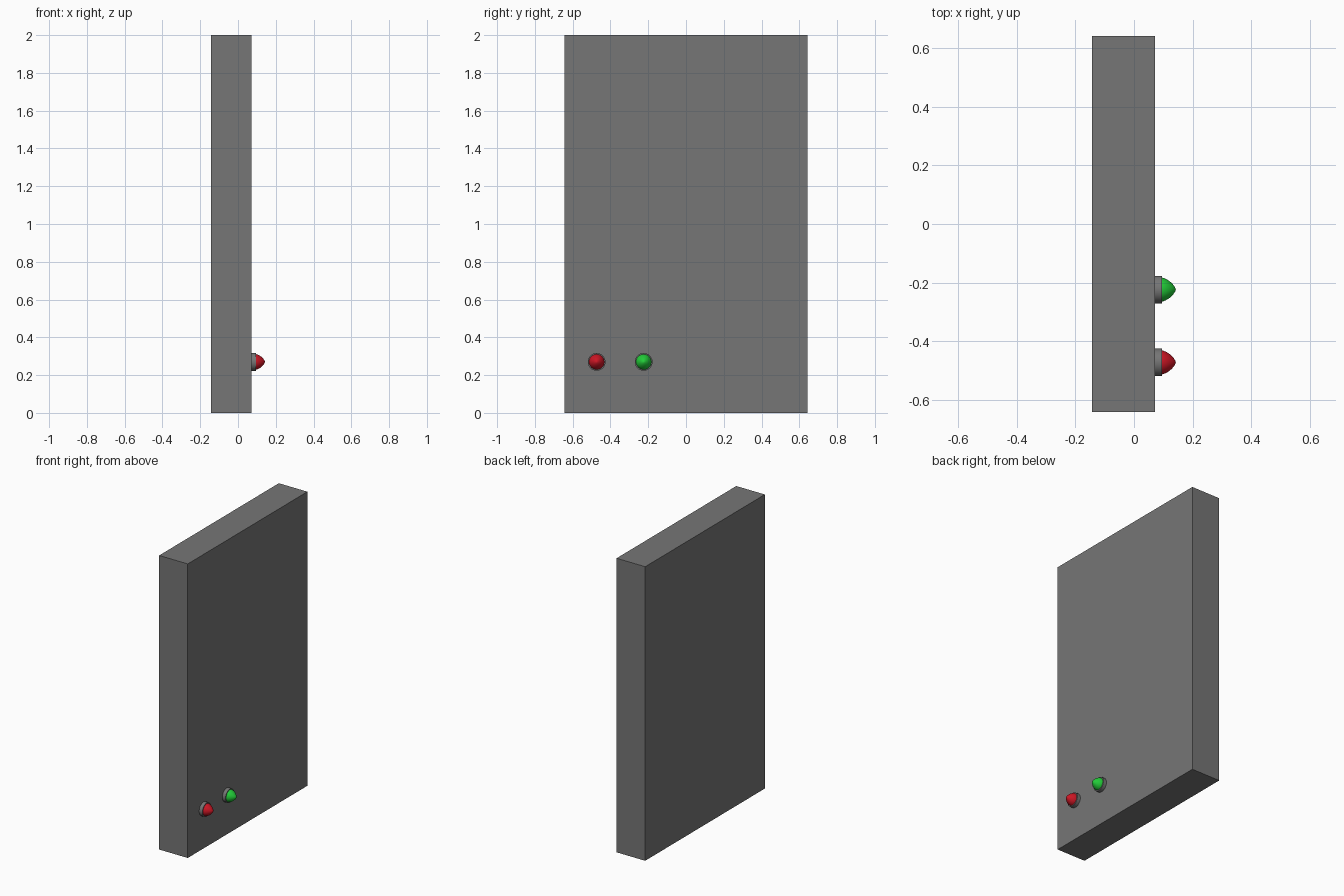
import bpy, bmesh, math
from mathutils import Matrix, Vector

if "Cube" in bpy.data.objects:
    bpy.data.objects.remove(bpy.data.objects["Cube"])


def material(name, rgb):
    m = bpy.data.materials.new(name)
    m.diffuse_color = (*rgb, 1)
    m.use_nodes = True
    m.node_tree.nodes["Principled BSDF"].inputs["Base Color"].default_value = m.diffuse_color
    return m


GREY = material("grey", (0.18, 0.18, 0.18))
RED = material("red", (0.60, 0.008, 0.018))
GREEN = material("green", (0.016, 0.60, 0.04))


def add_object(name, bm, mat):
    bmesh.ops.recalc_face_normals(bm, faces=bm.faces)
    mesh = bpy.data.meshes.new(name)
    bm.to_mesh(mesh)
    bm.free()
    mesh.materials.append(mat)
    ob = bpy.data.objects.new(name, mesh)
    bpy.context.collection.objects.link(ob)
    return ob


def lathe(name, profile, y, z, mat, sides=32):
    """Spin (x, radius) points round an axis along x, through (y, z)."""
    bm = bmesh.new()
    verts = [bm.verts.new((x, y + r, z)) for x, r in profile]
    edges = [bm.edges.new(pair) for pair in zip(verts, verts[1:])]
    bmesh.ops.spin(bm, geom=verts + edges, cent=(0, y, z), axis=(1, 0, 0),
                   angle=math.tau, steps=sides, use_merge=True)
    bmesh.ops.remove_doubles(bm, verts=bm.verts, dist=1e-5)
    ob = add_object(name, bm, mat)
    bpy.context.view_layer.objects.active = ob
    ob.select_set(True)
    bpy.ops.object.shade_smooth_by_angle(angle=math.radians(35))
    ob.select_set(False)


# Upright slab
bm = bmesh.new()
bmesh.ops.create_cube(bm, size=1, matrix=Matrix.LocRotScale(
    Vector((-0.0355, 0, 1)), None, Vector((0.215, 1.286, 2))))
add_object("panel", bm, GREY)

# Two buttons, each a collar with a rounded cone cap
FACE = 0.072
collar = [(FACE, 0), (FACE, 0.047), (FACE + 0.024, 0.047), (FACE + 0.024, 0)]
cap = [(0.094, 0.041), (0.100, 0.040), (0.110, 0.036), (0.120, 0.030),
       (0.130, 0.021), (0.137, 0.013), (0.141, 0.006), (0.143, 0)]
for label, y, mat in (("red", -0.473, RED), ("green", -0.224, GREEN)):
    lathe(label + "_button_collar", collar, y, 0.27, GREY)
    lathe(label + "_button_cap", cap, y, 0.27, mat)
